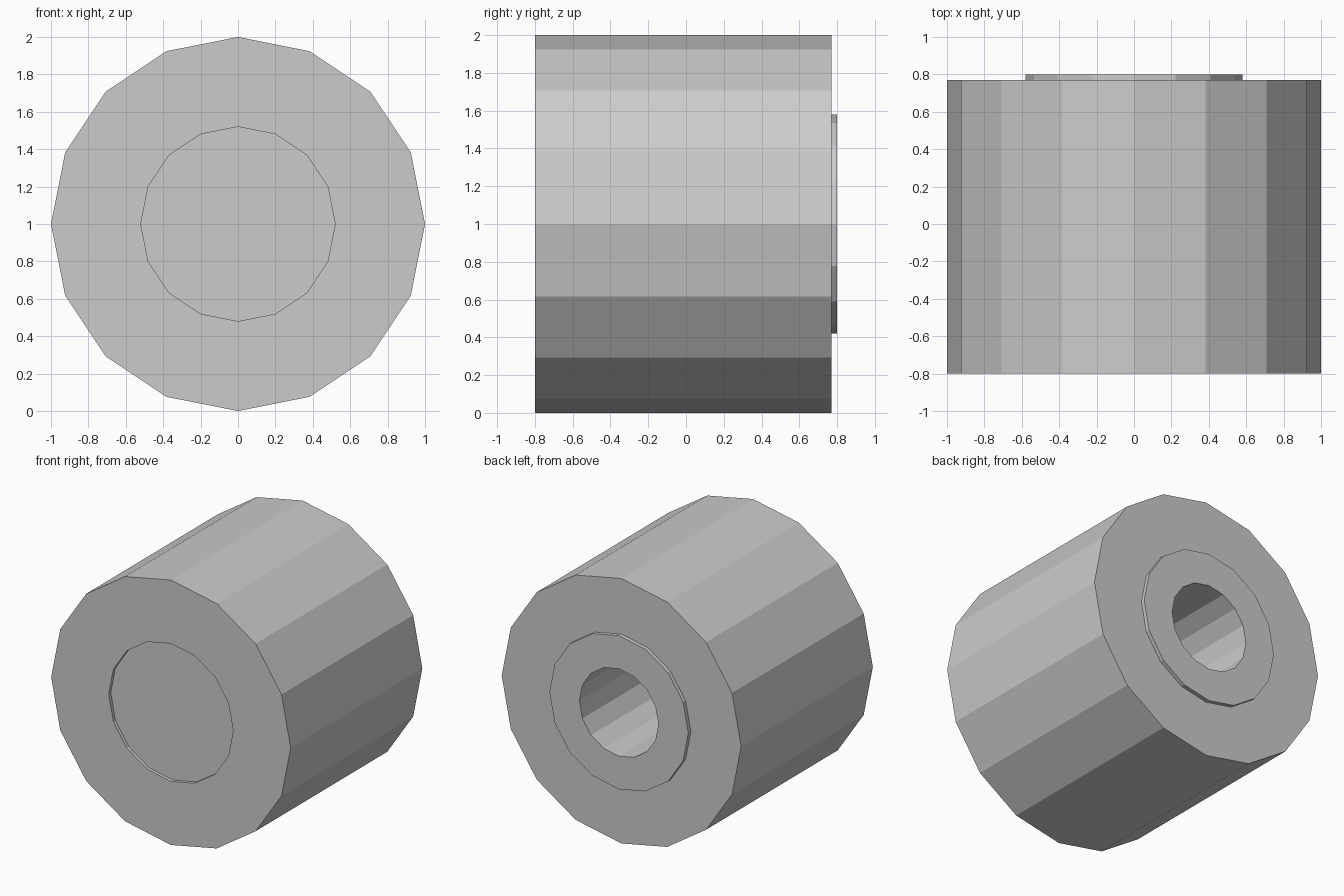
import bpy, bmesh
from math import sin, cos, pi

if "Cube" in bpy.data.objects:
    bpy.data.objects.remove(bpy.data.objects["Cube"])

SIDES = 16
CENTRE_Z = 1.0


def turned_part(name, profile):
    """Turn (radius, y) points around the horizontal y axis and cap both ends."""
    bm = bmesh.new()
    rings = []
    for r, y in profile:
        rings.append([bm.verts.new((r * cos(2 * pi * i / SIDES), y,
                                    CENTRE_Z + r * sin(2 * pi * i / SIDES)))
                      for i in range(SIDES)])
    for a, b in zip(rings, rings[1:]):
        for i in range(SIDES):
            j = (i + 1) % SIDES
            bm.faces.new((a[i], a[j], b[j], b[i]))
    bm.faces.new(rings[0])
    bm.faces.new(rings[-1])
    bmesh.ops.recalc_face_normals(bm, faces=bm.faces)
    mesh = bpy.data.meshes.new(name)
    bm.to_mesh(mesh)
    bm.free()
    obj = bpy.data.objects.new(name, mesh)
    bpy.context.collection.objects.link(obj)
    return obj


# Roller: shallow front recess, outer drum, raised back collar, blind bore
turned_part("roller", [
    (0.52, -0.775), (0.52, -0.80),
    (1.00, -0.80), (1.00, 0.77),
    (0.58, 0.77), (0.58, 0.80),
    (0.33, 0.80), (0.33, -0.40),
])
